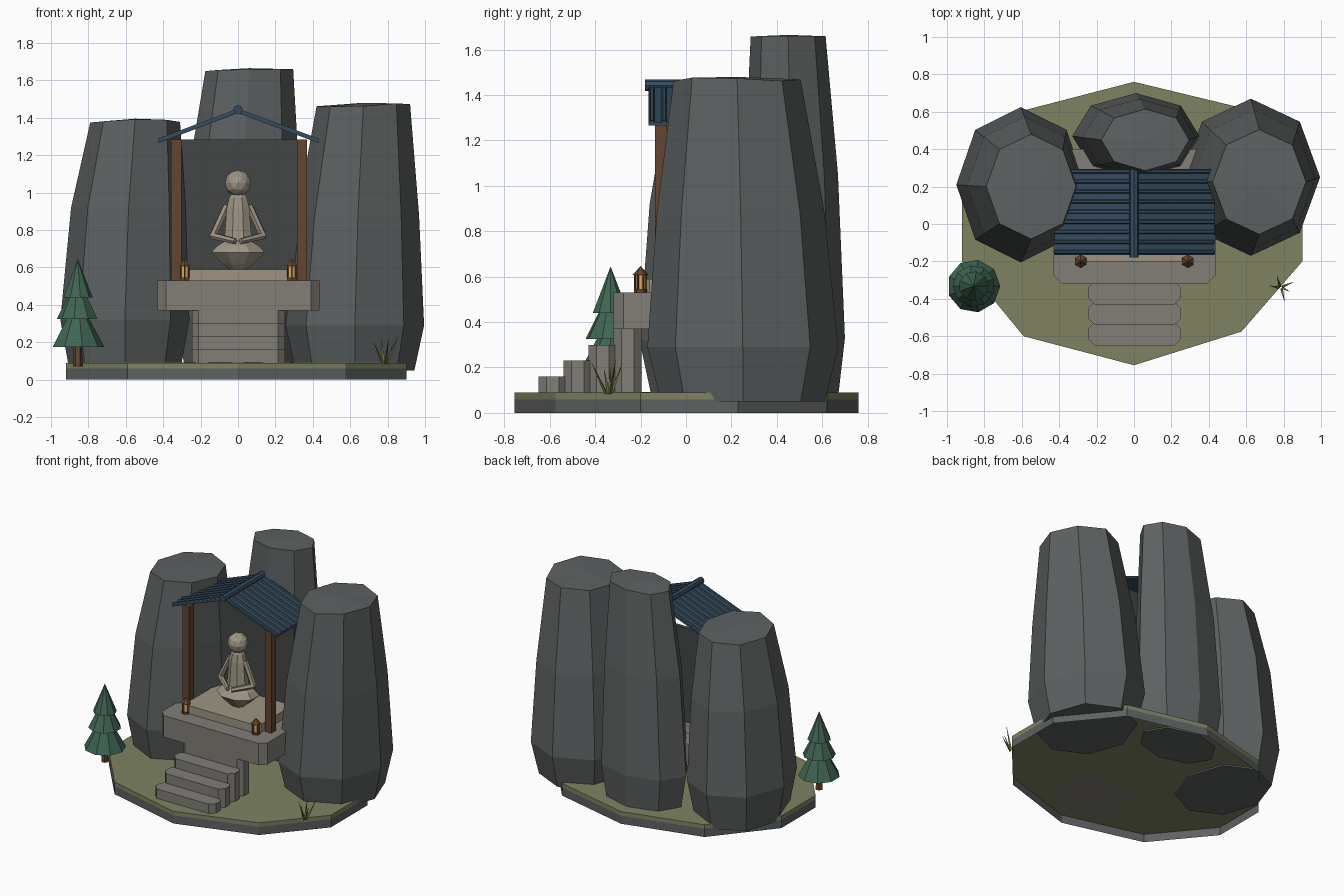
import bpy, random
from math import sin, cos, pi
from mathutils import Vector

if "Cube" in bpy.data.objects:
    bpy.data.objects.remove(bpy.data.objects["Cube"])

random.seed(4)


def material(name, r, g, b):
    m = bpy.data.materials.new(name)
    m.diffuse_color = (r, g, b, 1)
    m.use_nodes = True
    m.node_tree.nodes["Principled BSDF"].inputs["Base Color"].default_value = m.diffuse_color
    return m


ROCK = material("rock", .11, .12, .12)
DARK = material("dark_stone", .055, .062, .06)
STONE = material("step_stone", .22, .21, .18)
PALE = material("pale_stone", .34, .30, .23)
MOSS = material("moss", .21, .225, .12)
WOOD = material("wood", .13, .06, .028)
TILE = material("roof_tile", .035, .07, .11)
PINE = material("pine", .05, .13, .085)
GRASS = material("grass", .17, .19, .06)
GLOW = material("lantern_glow", .75, .42, .12)


def build(name, verts, faces, mat):
    me = bpy.data.meshes.new(name)
    me.from_pydata(verts, [], faces)
    me.update()
    me.materials.append(mat)
    ob = bpy.data.objects.new(name, me)
    bpy.context.collection.objects.link(ob)
    return ob


def loft(name, rings, mat, bottom=True, peak=None):
    """Skin equal-sized rings; the top is capped flat, or fanned to a peak."""
    n = len(rings[0])
    verts = [v for r in rings for v in r]
    faces = [(k * n + i, k * n + (i + 1) % n, (k + 1) * n + (i + 1) % n, (k + 1) * n + i)
             for k in range(len(rings) - 1) for i in range(n)]
    if bottom:
        faces.append(tuple(reversed(range(n))))
    t = (len(rings) - 1) * n
    if peak:
        verts.append(peak)
        faces += [(t + i, t + (i + 1) % n, len(verts) - 1) for i in range(n)]
    elif peak is None:
        faces.append(tuple(range(t, t + n)))
    return build(name, verts, faces, mat)


def ring(cx, cy, z, rx, ry, n=8, start=0.0):
    return [(cx + rx * cos(start + 2 * pi * i / n), cy + ry * sin(start + 2 * pi * i / n), z)
            for i in range(n)]


def slab(name, x0, x1, y0, y1, z0, z1, c, mat):
    """Block with chamfered vertical corners."""
    pts = [(x0 + c, y0), (x1 - c, y0), (x1, y0 + c), (x1, y1 - c),
           (x1 - c, y1), (x0 + c, y1), (x0, y1 - c), (x0, y0 + c)]
    return loft(name, [[(x, y, z) for x, y in pts] for z in (z0, z1)], mat)


def box(name, x0, x1, y0, y1, z0, z1, mat):
    pts = [(x0, y0), (x1, y0), (x1, y1), (x0, y1)]
    return loft(name, [[(x, y, z) for x, y in pts] for z in (z0, z1)], mat)


def tube(name, a, b, ra, rb, mat, n=6):
    a, b = Vector(a), Vector(b)
    q = (b - a).to_track_quat('Z', 'Y')
    rings = [[tuple(p + q @ Vector(v)) for v in ring(0, 0, 0, r, r, n)]
             for p, r in ((a, ra), (b, rb))]
    return loft(name, rings, mat)


# island: open stone rim with a moss slab on top
outline = [(.9, .23), (.58, .62), (0, .76), (-.58, .61), (-.92, .2),
           (-.92, -.2), (-.59, -.6), (0, -.755), (.575, -.575), (.9, -.2)]
level = lambda z: [(x, y, z) for x, y in outline]
loft("island_rim", [level(0), level(.06)], ROCK, bottom=False, peak=False)
loft("moss_ground", [level(.06), level(.09)], MOSS, peak=(0, 0, .092))


# standing rocks: base centre and radii, then top centre, radii and height
def boulder(name, base, top, height, zs):
    (bx, by, brx, bry), (tx, ty, trx, try_) = base, top
    rings = [ring(bx, by, .05, brx * .86, bry * .86), ring(bx, by, zs[0], brx, bry)]
    f = .36
    mix = lambda a, b: a + (b - a) * f
    rings.append(ring(mix(bx, tx), mix(by, ty), zs[1], mix(brx, trx), mix(bry, try_)))
    rings.append([(x, y, z + random.uniform(-.012, .008))
                  for x, y, z in ring(tx, ty, height, trx, try_)])
    loft(name, rings, ROCK, peak=(tx, ty, height + .01))


boulder("left_rock", (-.605, .21, .345, .415), (-.55, .2, .24, .28), 1.385, (.32, .92))
boulder("right_rock", (.625, .25, .37, .42), (.67, .225, .25, .28), 1.47, (.29, .88))
boulder("back_rock", (.01, .47, .34, .23), (.06, .45, .235, .165), 1.655, (.33, 1.05))

# steps, platform and plinth
for i in range(4):
    y = -.65 + .11 * i
    slab(f"step_{i + 1}", -.245, .25, y, y + .125, .06, .16 + .07 * i, .035, STONE)
slab("platform", -.43, .435, -.32, .4, .37, .53, .045, STONE)
slab("plinth", -.3, .305, -.2, .26, .53, .59, .04, PALE)

# shrine back wall and posts
box("back_wall", -.31, .32, .2, .23, .53, 1.285, DARK)
for side, x in (("left", -.33), ("right", .342)):
    box(f"{side}_post", x - .027, x + .027, -.137, -.083, .53, 1.285, WOOD)

# gabled roof with tile ribs and ridge cap
profile = [(-.425, 1.265), (0, 1.425), (.43, 1.265), (.43, 1.28), (0, 1.44), (-.425, 1.28)]
verts = [(x, y, z) for y in (-.165, .295) for x, z in profile]
faces = [(i, (i + 1) % 6, 6 + (i + 1) % 6, 6 + i) for i in range(6)]
faces += [(0, 5, 4, 1), (1, 4, 3, 2), (6, 7, 10, 11), (7, 8, 9, 10)]
build("roof", verts, [f[::-1] for f in faces], TILE)
for i in range(9):
    y = -.15 + .054 * i
    for side, x in (("left", -.425), ("right", .43)):
        tube(f"{side}_tile_rib_{i + 1}", (x, y, 1.278), (0, y, 1.438), .012, .012, TILE)
tube("ridge_cap", (0, -.18, 1.443), (0, .3, 1.443), .025, .025, TILE, 8)


# seated stone figure
def lathe(name, prof, mat, depth=1.0, n=8, x=0.0, y=0.0):
    return loft(name, [ring(x, y, z, r, r * depth, n, pi / n) for z, r in prof], mat)


lathe("figure_legs", [(.59, .05), (.62, .09), (.68, .155), (.715, .12), (.75, .06)], PALE, .8)
lathe("figure_torso", [(.71, .085), (.8, .075), (.92, .065), (.975, .05), (1.0, .03)], PALE, .75)
bpy.ops.mesh.primitive_ico_sphere_add(subdivisions=2, radius=.072, location=(0, .0, 1.05))
head = bpy.context.object
head.name = "figure_head"
head.data.materials.append(PALE)
for side, s in (("left", -1), ("right", 1)):
    tube(f"figure_{side}_upper_arm", (s * .06, 0, .93), (s * .135, -.01, .765), .02, .02, PALE)
    tube(f"figure_{side}_forearm", (s * .14, -.005, .77), (s * .015, -.1, .74), .02, .016, PALE)

# lanterns on the platform
for side, x in (("left", -.285), ("right", .288)):
    lathe(f"{side}_lantern_base", [(.53, .03), (.545, .03)], WOOD, n=6, x=x, y=-.2)
    lathe(f"{side}_lantern_light", [(.545, .021), (.61, .021)], GLOW, n=6, x=x, y=-.2)
    for px, py, _ in ring(x, -.2, 0, .024, .024, 6, pi / 6):
        tube(f"{side}_lantern_bar", (px, py, .54), (px, py, .612), .004, .004, WOOD, 4)
    loft(f"{side}_lantern_cap", [ring(x, -.2, .608, .036, .036, 6, pi / 6),
                                 ring(x, -.2, .625, .02, .02, 6, pi / 6)], WOOD,
         peak=(x, -.2, .647))

# pine tree
tx, ty = -.857, -.332
tube("pine_trunk", (tx, ty, .07), (tx, ty, .2), .026, .022, WOOD)
for i, (z0, z1, r) in enumerate([(.175, .44, .142), (.325, .55, .112), (.44, .645, .08)]):
    loft(f"pine_tier_{i + 1}", [ring(tx, ty, z0, r, r, 9, i * .35)], PINE, peak=(tx, ty, z1))

# grass tuft
for i, (dx, dy, h) in enumerate([(-.06, .01, .11), (.07, .03, .14), (.02, -.075, .13),
                                 (-.02, .06, .13), (.045, -.02, .10)]):
    tube(f"grass_blade_{i + 1}", (.785 + dx * .15, -.34 + dy * .15, .085),
         (.785 + dx, -.34 + dy, .09 + h), .009, .001, GRASS, 3)
